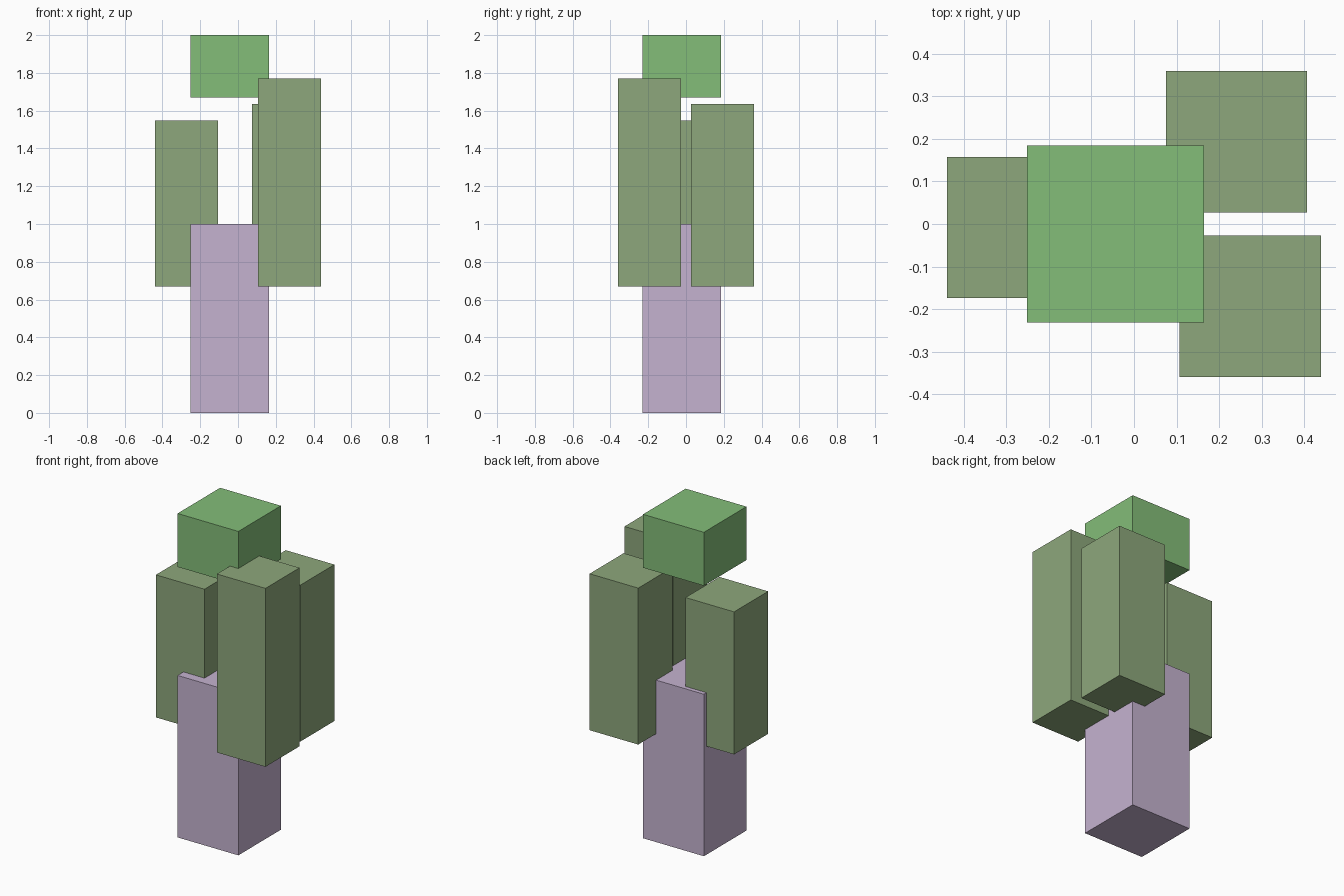
import bpy
import bmesh
from mathutils import Matrix, Vector

if "Cube" in bpy.data.objects:
    bpy.data.objects.remove(bpy.data.objects["Cube"])


def material(name, rgb):
    m = bpy.data.materials.new(name)
    m.diffuse_color = (*rgb, 1)
    m.use_nodes = True
    m.node_tree.nodes["Principled BSDF"].inputs["Base Color"].default_value = m.diffuse_color
    return m


def block(name, corner, size, mat):
    """Axis-aligned box from its lowest corner and its size."""
    bm = bmesh.new()
    bmesh.ops.create_cube(bm, size=1)
    centre = Vector(corner) + Vector(size) / 2
    bm.transform(Matrix.Translation(centre) @ Matrix.Diagonal((*size, 1)))
    mesh = bpy.data.meshes.new(name)
    bm.to_mesh(mesh)
    bm.free()
    mesh.materials.append(mat)
    bpy.context.collection.objects.link(bpy.data.objects.new(name, mesh))


lilac = material("lilac", (0.56, 0.45, 0.63))
olive = material("olive_green", (0.27, 0.39, 0.20))
green = material("bright_green", (0.23, 0.51, 0.19))

# Trunk and the floating crown share one footprint
X, Y, W = -0.251, -0.231, 0.415
block("trunk", (X, Y, 0), (W, W, 1.0), lilac)
block("crown", (X, Y, 1.67), (W, W, 0.33), green)

# Three leaf columns starting at the same level: x, y, top
BASE, LEAF = 0.669, 0.332
for name, x, y, top in (("left_leaf", -0.439, -0.174, 1.549),
                        ("back_right_leaf", 0.075, 0.027, 1.635),
                        ("front_right_leaf", 0.107, -0.359, 1.771)):
    block(name, (x, y, BASE), (LEAF, LEAF, top - BASE), olive)
